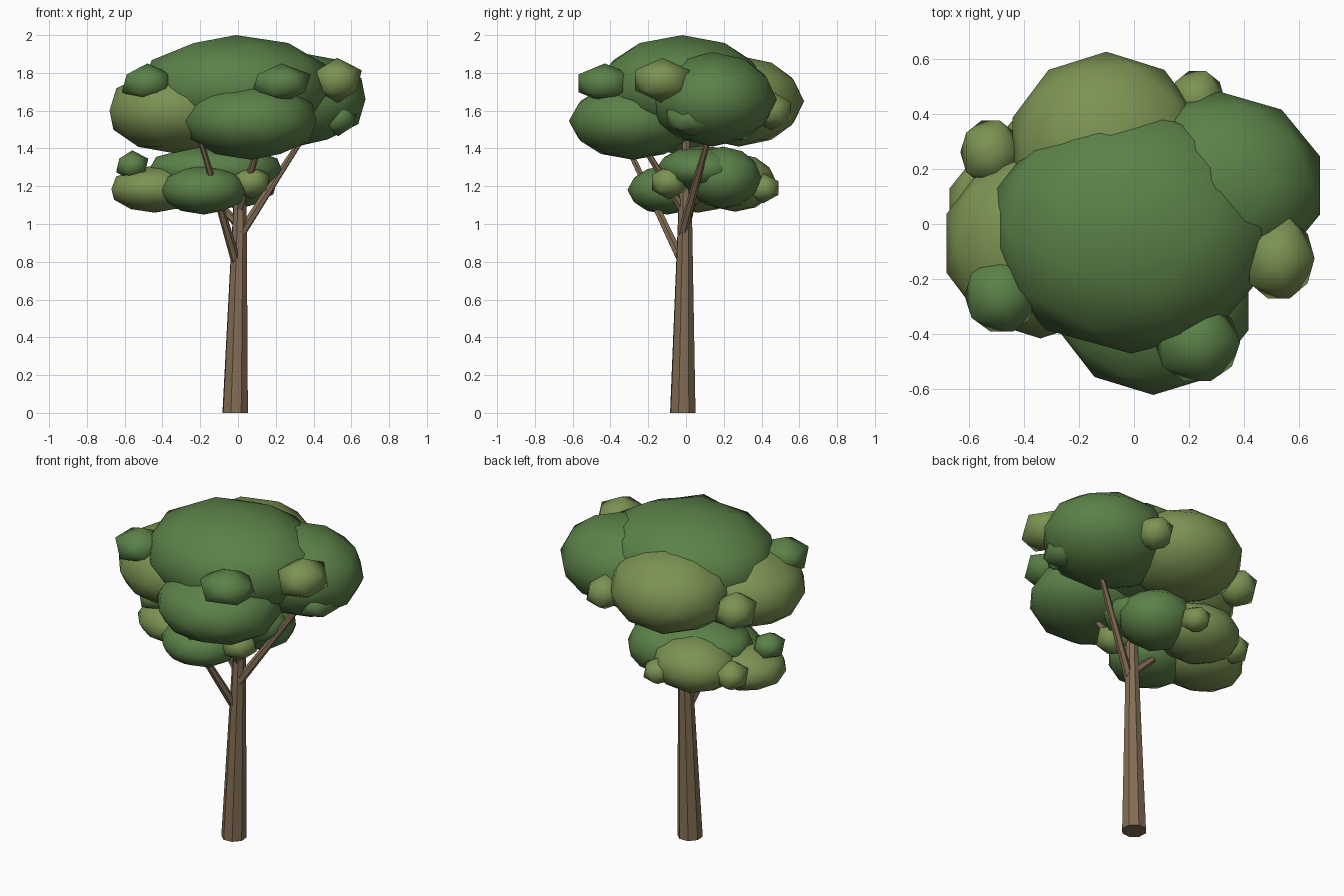
import bpy
from mathutils import Vector

if "Cube" in bpy.data.objects:
    bpy.data.objects.remove(bpy.data.objects["Cube"])


def material(name, rgb):
    m = bpy.data.materials.new(name)
    m.diffuse_color = (*rgb, 1)
    m.use_nodes = True
    m.node_tree.nodes["Principled BSDF"].inputs["Base Color"].default_value = m.diffuse_color
    return m


BARK = material("bark", (0.23, 0.155, 0.09))
DARK = material("dark_leaves", (0.105, 0.22, 0.065))
LIGHT = material("light_leaves", (0.20, 0.29, 0.085))


def limb(name, start, end, r1, r2, sides=8):
    """Tapered straight limb between two points."""
    a, b = Vector(start), Vector(end)
    d = b - a
    bpy.ops.mesh.primitive_cone_add(vertices=sides, radius1=r1, radius2=r2,
                                    depth=d.length, location=(a + b) / 2,
                                    rotation=d.to_track_quat('Z', 'Y').to_euler())
    o = bpy.context.object
    o.name = name
    o.data.materials.append(BARK)


def leaves(name, centre, radii, mat, detail):
    """Low-poly leaf clump; radii are the half-sizes of its bounding box."""
    bpy.ops.mesh.primitive_ico_sphere_add(subdivisions=detail, radius=1, location=centre)
    o = bpy.context.object
    o.name = name
    o.scale = [2 * r / d for r, d in zip(radii, o.dimensions)]
    bpy.ops.object.transform_apply(location=False, rotation=False, scale=True)
    bpy.ops.object.shade_smooth()
    o.data.materials.append(mat)


# Trunk: slightly leaning axis
limb("trunk", (-0.015, -0.017, 0), (0.013, -0.003, 1.2), 0.071, 0.034)
trunk = bpy.context.object
for v in trunk.data.vertices:          # keep the foot flat on the ground
    w = trunk.matrix_world @ v.co
    if w.z < 0.1:
        w.z = 0
        v.co = trunk.matrix_world.inverted() @ w

# Branches
limb("branch_right", (0.015, -0.02, 0.95), (0.345, 0.12, 1.46), 0.026, 0.015, 6)
limb("branch_front_left", (-0.01, -0.02, 0.80), (-0.20, -0.33, 1.45), 0.026, 0.014, 6)
limb("branch_front", (0.0, 0.0, 1.05), (0.12, -0.25, 1.45), 0.024, 0.015, 6)
limb("branch_left", (0.01, 0.0, 0.99), (-0.22, 0.06, 1.22), 0.024, 0.015, 6)
limb("branch_centre", (0.01, 0.0, 1.15), (-0.05, 0.0, 1.55), 0.03, 0.018, 6)

# Large clumps of the upper and lower canopy
large = [
    ("upper_crown", (-0.01, -0.02, 1.72), (0.50, 0.45, 0.28), DARK),
    ("upper_front", (0.07, -0.28, 1.545), (0.345, 0.34, 0.205), DARK),
    ("upper_right", (0.31, 0.14, 1.66), (0.365, 0.34, 0.25), DARK),
    ("upper_back", (-0.10, 0.28, 1.65), (0.34, 0.345, 0.24), LIGHT),
    ("upper_left", (-0.34, -0.07, 1.60), (0.34, 0.345, 0.225), LIGHT),
    ("lower_core", (-0.12, 0.09, 1.29), (0.35, 0.25, 0.125), DARK),
    ("lower_front", (-0.18, -0.10, 1.18), (0.22, 0.21, 0.13), DARK),
    ("lower_right", (0.0, 0.195, 1.245), (0.21, 0.205, 0.165), DARK),
    ("lower_back", (-0.24, 0.26, 1.22), (0.24, 0.22, 0.155), LIGHT),
    ("lower_left", (-0.44, 0.06, 1.185), (0.23, 0.22, 0.125), LIGHT),
]
# Small, coarser clumps set into the large ones
small = [
    ("upper_small_front", (0.23, -0.43, 1.745), (0.155, 0.14, 0.105), DARK),
    ("upper_small_front_left", (-0.48, -0.26, 1.745), (0.135, 0.13, 0.105), DARK),
    ("upper_small_right", (0.525, -0.125, 1.76), (0.13, 0.145, 0.12), LIGHT),
    ("upper_small_back", (0.23, 0.45, 1.60), (0.10, 0.105, 0.105), LIGHT),
    ("upper_small_left", (-0.52, 0.26, 1.61), (0.11, 0.115, 0.115), LIGHT),
    ("upper_small_low_right", (0.53, 0.03, 1.56), (0.10, 0.13, 0.095), DARK),
    ("lower_small_left", (-0.56, 0.0, 1.31), (0.085, 0.09, 0.08), DARK),
    ("lower_small_front", (0.07, -0.09, 1.22), (0.10, 0.09, 0.09), LIGHT),
    ("lower_small_back_left", (-0.49, 0.26, 1.21), (0.09, 0.09, 0.09), LIGHT),
    ("lower_small_back", (-0.10, 0.41, 1.19), (0.08, 0.08, 0.08), LIGHT),
]
for c in large:
    leaves(*c, 2)
for c in small:
    leaves(*c, 1)
